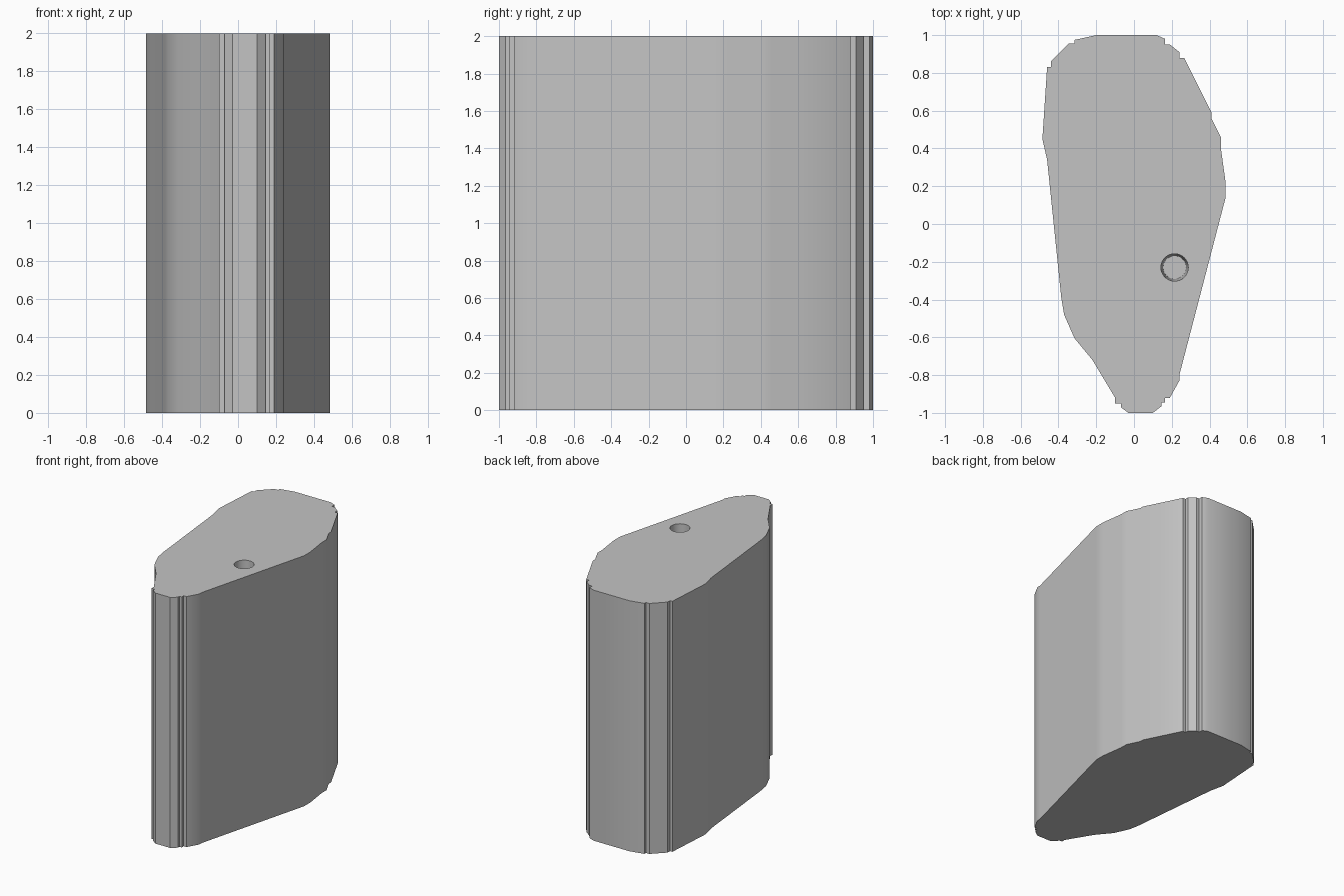
import bpy
import bmesh
from math import radians
from mathutils import Matrix

default_cube = bpy.data.objects.get("Cube")
if default_cube:
    bpy.data.objects.remove(default_cube, do_unlink=True)

HEIGHT = 2.0
HOLE_DEPTH = 0.5
HOLE_CENTRE = (0.215, -0.23)

# Clockwise outline of the block in thousandths, with small steps at the ends
OUTLINE = [
    (-200, 1000), (120, 1000), (165, 980), (165, 950), (190, 950),
    (240, 910), (240, 880), (265, 880), (410, 590), (410, 560),
    (460, 460), (460, 400), (485, 220), (485, 140), (240, -800),
    (240, -830), (190, -920), (165, -920), (165, -945), (145, -945),
    (145, -965), (100, -1000), (-30, -1000), (-70, -970), (-70, -950),
    (-100, -950), (-100, -920), (-220, -720), (-315, -605), (-370, -480),
    (-385, -390), (-460, 340), (-485, 450), (-460, 830), (-440, 830),
    (-440, 860), (-345, 955), (-315, 955), (-315, 975), (-290, 980),
]


def make_material(name, colour):
    material = bpy.data.materials.new(name)
    material.use_nodes = True
    material.diffuse_color = colour
    shader = next(node for node in material.node_tree.nodes
                  if node.type == "BSDF_PRINCIPLED")
    shader.inputs["Base Color"].default_value = colour
    return material


def make_object(name, bm, material):
    bmesh.ops.recalc_face_normals(bm, faces=bm.faces)
    mesh = bpy.data.meshes.new(name)
    bm.to_mesh(mesh)
    bm.free()
    mesh.materials.append(material)
    obj = bpy.data.objects.new(name, mesh)
    bpy.context.collection.objects.link(obj)
    return obj


grey = make_material("light grey", (0.55, 0.55, 0.55, 1.0))

# Block: the outline extruded straight up
bm = bmesh.new()
base = bm.faces.new([bm.verts.new((x / 1000, y / 1000, 0)) for x, y in OUTLINE])
extruded = bmesh.ops.extrude_face_region(bm, geom=[base], use_keep_orig=True)
top_verts = [item for item in extruded["geom"] if isinstance(item, bmesh.types.BMVert)]
bmesh.ops.translate(bm, verts=top_verts, vec=(0, 0, HEIGHT))
block = make_object("block", bm, grey)

# Cutter for the slightly tapered blind hole in the top; its ends are just
# above the top surface and at the floor of the hole
bm = bmesh.new()
overlap = 0.02
bmesh.ops.create_cone(
    bm, cap_ends=True, segments=32, radius1=0.061, radius2=0.073,
    depth=HOLE_DEPTH + overlap,
    matrix=Matrix.Translation((*HOLE_CENTRE, HEIGHT + (overlap - HOLE_DEPTH) / 2)))
cutter = make_object("hole_cutter", bm, grey)
cutter.hide_render = True

# Cut the hole, apply it and drop the cutter
cut = block.modifiers.new("hole", "BOOLEAN")
cut.operation = "DIFFERENCE"
cut.solver = "EXACT"
cut.object = cutter
bpy.ops.object.select_all(action="DESELECT")
block.select_set(True)
bpy.context.view_layer.objects.active = block
bpy.ops.object.modifier_apply(modifier=cut.name)
bpy.data.objects.remove(cutter, do_unlink=True)

# Smooth the gentle bends while the steps and rims stay crisp
bpy.ops.object.shade_smooth_by_angle(angle=radians(30))
